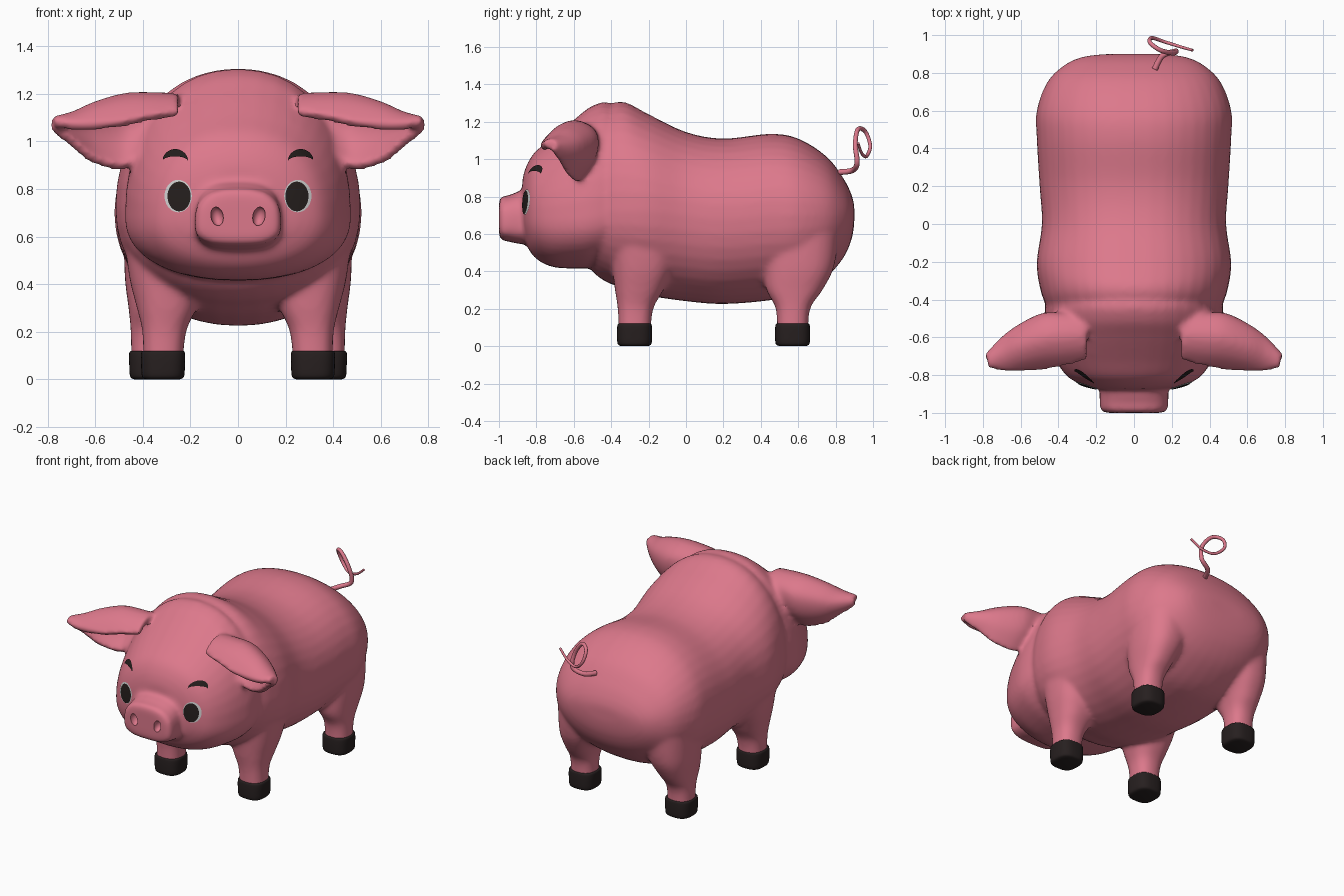
import bpy, bmesh, math
from mathutils import Vector
from mathutils.bvhtree import BVHTree

if "Cube" in bpy.data.objects:
    bpy.data.objects.remove(bpy.data.objects["Cube"])


def material(name, rgb):
    m = bpy.data.materials.new(name)
    m.diffuse_color = (*rgb, 1)
    m.use_nodes = True
    m.node_tree.nodes["Principled BSDF"].inputs["Base Color"].default_value = m.diffuse_color
    return m


PINK = material("pink skin", (0.72, 0.19, 0.26))
DARK = material("dark hoof", (0.02, 0.014, 0.014))
BLACK = material("eye black", (0.018, 0.013, 0.012))
WHITE = material("eye white", (0.62, 0.62, 0.62))


def select(ob):
    bpy.ops.object.select_all(action='DESELECT')
    ob.select_set(True)
    bpy.context.view_layer.objects.active = ob


def spline(rows, steps):
    """Smooth in-between stations (Catmull-Rom) through the given rows."""
    rows = [Vector(r) for r in rows]
    out = []
    for i in range(len(rows) - 1):
        p0, p1, p2 = rows[max(i - 1, 0)], rows[i], rows[i + 1]
        p3 = rows[min(i + 2, len(rows) - 1)]
        for k in range(steps):
            t = k / steps
            out.append(0.5 * (2 * p1 + (p2 - p0) * t + (2 * p0 - 5 * p1 + 4 * p2 - p3) * t * t
                              + (3 * p1 - p0 - 3 * p2 + p3) * t ** 3))
    return out + [rows[-1]]


def skin(name, rings, mat, closed=True):
    """Bridge rings of points; closed rings also get end caps."""
    bm = bmesh.new()
    vs = [[bm.verts.new(p) for p in r] for r in rings]
    n = len(vs[0])
    for a, b in zip(vs, vs[1:]):
        for i in range(n if closed else n - 1):
            j = (i + 1) % n
            bm.faces.new((a[i], a[j], b[j], b[i]))
    if closed:
        bm.faces.new(vs[0])
        bm.faces.new(vs[-1])
    bmesh.ops.recalc_face_normals(bm, faces=bm.faces)
    me = bpy.data.meshes.new(name)
    bm.to_mesh(me)
    bm.free()
    me.materials.append(mat)
    ob = bpy.data.objects.new(name, me)
    bpy.context.collection.objects.link(ob)
    return ob


def oval(n, count=40):
    """Unit superellipse."""
    for i in range(count):
        a = 2 * math.pi * i / count
        c, s = math.cos(a), math.sin(a)
        yield (math.copysign(abs(c) ** (2 / n), c), math.copysign(abs(s) ** (2 / n), s))


def loft_y(name, rows, n):
    """Rows: y, bottom, widest height, top, half width."""
    rings = [[(w * c, y, zm + s * (zt - zm if s > 0 else zm - zb)) for c, s in oval(n)]
             for y, zb, zm, zt, w in spline(rows, 6)]
    return skin(name, rings, PINK)


def loft_z(name, rows, side, mat, n=2.4):
    """Rows: z, centre x, centre y, x radius, y radius."""
    rings = [[(side * (x + rx * c), y + ry * s, z) for c, s in oval(n)]
             for z, x, y, rx, ry in spline(rows, 5)]
    return skin(name, rings, mat)


# Torso, head and snout
parts = [
    loft_y("pig_skin", [
        (-.56, .50, .75, 1.10, .30), (-.50, .40, .72, 1.22, .41), (-.42, .34, .72, 1.285, .47),
        (-.33, .31, .72, 1.305, .50), (-.20, .27, .72, 1.24, .515), (0, .24, .70, 1.145, .488),
        (.20, .225, .68, 1.11, .50), (.45, .245, .70, 1.135, .515), (.60, .28, .70, 1.11, .515),
        (.75, .37, .70, 1.015, .46), (.84, .47, .70, .90, .37), (.885, .57, .70, .81, .27),
        (.90, .66, .71, .75, .14)], 2.15),
    loft_y("head", [
        (-.875, .62, .70, .89, .16), (-.855, .55, .69, .96, .26), (-.81, .475, .68, 1.035, .35),
        (-.72, .425, .67, 1.11, .415), (-.60, .415, .67, 1.21, .46), (-.50, .42, .68, 1.285, .475),
        (-.40, .46, .70, 1.295, .455), (-.25, .60, .75, 1.15, .34)], 2.2),
    loft_y("snout", [
        (-1.0, .595, .66, .775, .145), (-.985, .565, .65, .80, .178), (-.95, .56, .65, .805, .182),
        (-.90, .548, .65, .825, .182), (-.80, .54, .65, .85, .182)], 2.8)]

LEGS = {
    "front": [(.06, .315, -.275, .083, .085), (.20, .31, -.27, .092, .095),
              (.30, .30, -.25, .125, .13), (.42, .30, -.23, .155, .165), (.60, .30, -.22, .18, .20)],
    "back": [(.06, .365, .57, .083, .083), (.20, .365, .572, .086, .092),
             (.30, .355, .58, .105, .15), (.42, .335, .60, .14, .19), (.60, .30, .60, .18, .22)]}
# Curled ear section (y, z) and stations: x, centre y, centre z, y scale, z scale
EAR_CURL = [(-1, .25), (-.45, .8), (.2, 1), (.85, .6), (.8, -.2), (.2, -1)]
EAR = [(.25, -.60, 1.09, .11, .09), (.38, -.61, 1.065, .13, .12), (.48, -.62, 1.035, .14, .145),
       (.60, -.655, 1.03, .115, .115), (.69, -.69, 1.045, .08, .06), (.775, -.73, 1.07, .025, .015)]

for side, tag in ((-1, "left"), (1, "right")):
    for pos, rows in LEGS.items():
        parts.append(loft_z(f"{pos}_leg_{tag}", rows, side, PINK))
        # Hoof with a softly rounded sole and rim
        _, x, y, _, _ = rows[0]
        hoof = [(0, x, y, .07, .07), (.012, x, y, .088, .09), (.06, x, y, .092, .094),
                (.11, x, y, .092, .092), (.12, x, y, .084, .086)]
        h = loft_z(f"{pos}_hoof_{tag}", hoof, side, DARK, 2.8)
        select(h)
        bpy.ops.object.shade_smooth_by_angle(angle=math.radians(50))
    curl = spline(EAR_CURL, 5)
    rings = [[(side * x, cy + sy * p.x, cz + sz * p.y) for p in curl]
             for x, cy, cz, sy, sz in spline(EAR, 5)]
    ear = skin(f"ear_{tag}", rings, PINK, closed=False)
    m = ear.modifiers.new("thickness", 'SOLIDIFY')
    m.thickness, m.offset = .045, 0
    select(ear)
    bpy.ops.object.modifier_apply(modifier=m.name)
    parts.append(ear)

# Merge the skin parts into one smooth surface
select(parts[0])
for p in parts:
    p.select_set(True)
bpy.ops.object.join()
pig = parts[0]
m = pig.modifiers.new("merge", 'REMESH')
m.mode, m.voxel_size = 'VOXEL', .014
bpy.ops.object.modifier_apply(modifier=m.name)
m = pig.modifiers.new("soften", 'SMOOTH')
m.factor, m.iterations = .5, 10
bpy.ops.object.modifier_apply(modifier=m.name)

# Nostril hollows
for side in (-1, 1):
    bpy.ops.mesh.primitive_uv_sphere_add(segments=24, ring_count=16, location=(side * .088, -.995, .685))
    cutter = bpy.context.object
    cutter.name = "nostril_cutter"
    cutter.scale = (.026, .035, .04)
    cutter.rotation_euler.y = side * .2
    cutter.hide_render = True
    bpy.context.view_layer.update()
    m = pig.modifiers.new("nostril", 'BOOLEAN')
    m.operation, m.object, m.solver = 'DIFFERENCE', cutter, 'EXACT'
    select(pig)
    bpy.ops.object.modifier_apply(modifier=m.name)
    bpy.data.objects.remove(cutter)
pig.data.materials.clear()
pig.data.materials.append(PINK)
pig.data.polygons.foreach_set("material_index", [0] * len(pig.data.polygons))
select(pig)
bpy.ops.object.shade_smooth_by_angle(angle=math.radians(45))

tree = BVHTree.FromPolygons([v.co.copy() for v in pig.data.vertices],
                            [tuple(p.vertices) for p in pig.data.polygons])


def face_plate(name, f, nu, nv, lift, mat):
    """Thin plate laid on the face; f(u, v) gives x and z."""
    rings = []
    for j in range(nv + 1):
        ring = []
        for i in range(nu + 1):
            x, z = f(i / nu, j / nv)
            hit, normal, _, _ = tree.ray_cast(Vector((x, -2, z)), Vector((0, 1, 0)))
            ring.append(hit + normal * lift)
        rings.append(ring)
    ob = skin(name, rings, mat, closed=False)
    bm = bmesh.new()
    bm.from_mesh(ob.data)
    bmesh.ops.remove_doubles(bm, verts=bm.verts, dist=1e-5)
    bm.normal_update()
    for face in bm.faces:
        if face.normal.y > 0:
            face.normal_flip()
    bm.to_mesh(ob.data)
    bm.free()
    select(ob)
    bpy.ops.object.shade_smooth()


def disc(cx, cz, rx, rz):
    return lambda u, v: (cx + rx * v * math.cos(2 * math.pi * u), cz + rz * v * math.sin(2 * math.pi * u))


def brow(side):
    def f(u, v):
        a = math.pi * (.08 + .84 * u)
        half = .004 + .011 * math.sin(math.pi * u)
        return side * (.26 - .053 * math.cos(a)), .913 + .036 * math.sin(a) + half * (2 * v - 1)
    return f


# Eyes and brows
for side, tag in ((-1, "left"), (1, "right")):
    face_plate(f"eye_white_{tag}", disc(side * .25, .77, .057, .068), 32, 6, .004, WHITE)
    face_plate(f"pupil_{tag}", disc(side * .245, .768, .048, .062), 32, 6, .008, BLACK)
    face_plate(f"brow_{tag}", brow(side), 16, 3, .007, BLACK)

# Curly tail
curve = bpy.data.curves.new("tail", 'CURVE')
curve.dimensions = '3D'
curve.bevel_depth, curve.bevel_resolution, curve.use_fill_caps = .014, 3, True
path = spline([(.11, .82, .93), (.15, .89, .94), (.22, .915, .98), (.205, .905, 1.08), (.14, .92, 1.16),
               (.085, .96, 1.145), (.095, .985, 1.07), (.16, .965, 1.015), (.24, .94, 1.03),
               (.31, .92, 1.085)], 6)
s = curve.splines.new('POLY')
s.points.add(len(path) - 1)
for i, (pt, p) in enumerate(zip(s.points, path)):
    pt.co = (*p, 1)
    pt.radius = 1.15 - .65 * i / len(path)
tail = bpy.data.objects.new("tail", curve)
bpy.context.collection.objects.link(tail)
curve.materials.append(PINK)
select(tail)
bpy.ops.object.convert(target='MESH')
bpy.ops.object.shade_smooth_by_angle(angle=math.radians(50))
